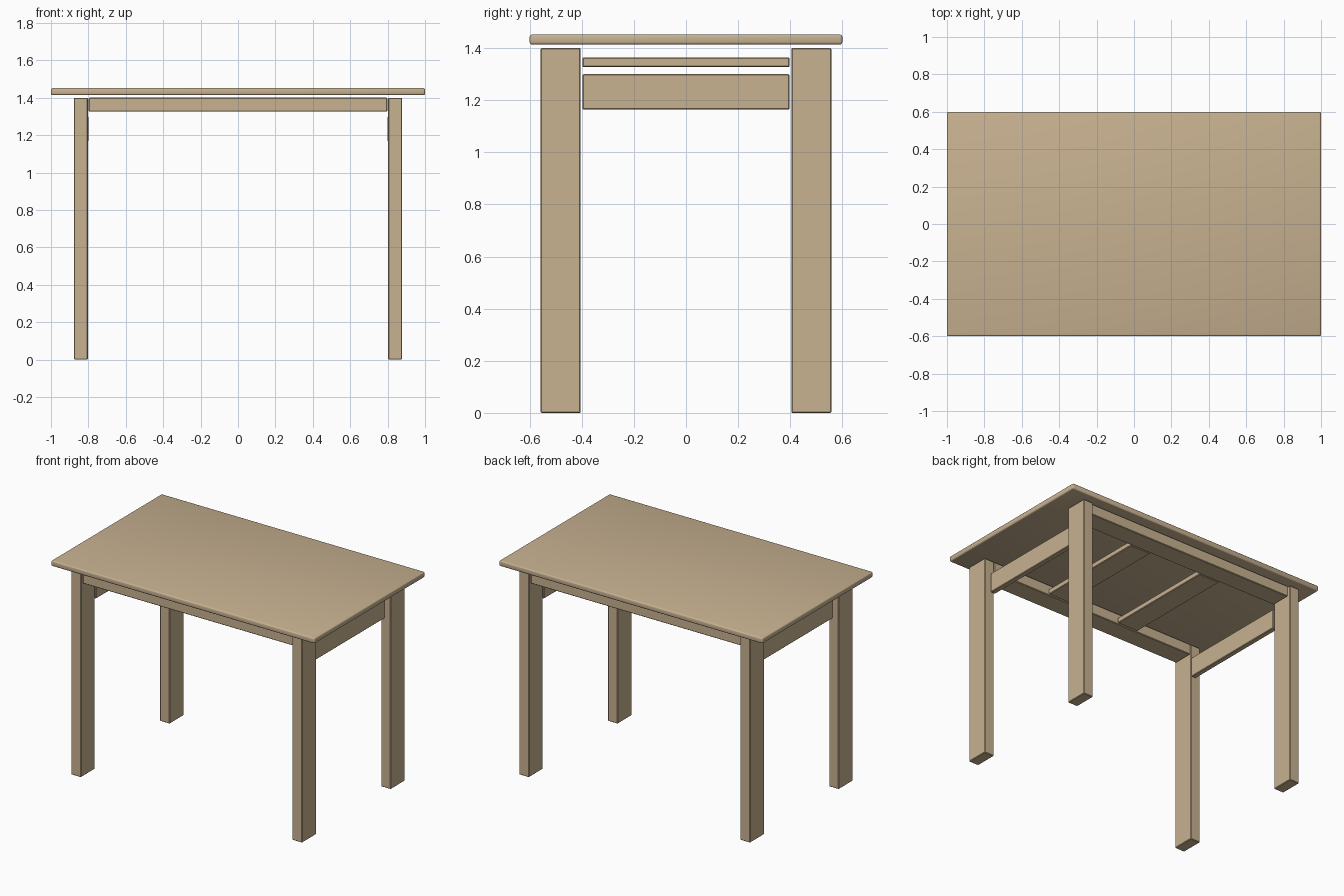
import bpy
import math

if "Cube" in bpy.data.objects:
    bpy.data.objects.remove(bpy.data.objects["Cube"])

# Single wood colour
wood = bpy.data.materials.new("light_wood")
wood.diffuse_color = (0.578, 0.445, 0.283, 1.0)
wood.use_nodes = True
wood.node_tree.nodes["Principled BSDF"].inputs["Base Color"].default_value = wood.diffuse_color


def board(name, lo, hi, bevel=0.004, segments=1):
    """Box between two corners with softened edges."""
    size = [b - a for a, b in zip(lo, hi)]
    centre = [(a + b) / 2 for a, b in zip(lo, hi)]
    bpy.ops.mesh.primitive_cube_add(size=1, location=centre)
    ob = bpy.context.object
    ob.name = name
    ob.scale = size
    bpy.ops.object.transform_apply(location=False, rotation=False, scale=True)
    mod = ob.modifiers.new("soft_edges", 'BEVEL')
    mod.width = bevel
    mod.segments = segments
    bpy.ops.object.modifier_apply(modifier=mod.name)
    bpy.ops.object.shade_smooth_by_angle(angle=math.radians(35))
    ob.data.materials.append(wood)
    return ob


def span(a, b, sign):
    """Range a..b, mirrored when sign is negative."""
    return (a, b) if sign > 0 else (-b, -a)


# Table top, resting just above the frame
board("table_top", (-1, -0.6, 1.414), (1, 0.6, 1.452), 0.009, 3)

# Four legs
for sx, side in ((-1, "left"), (1, "right")):
    x0, x1 = span(0.802, 0.877, sx)
    for sy, end in ((-1, "front"), (1, "back")):
        y0, y1 = span(0.404, 0.558, sy)
        board(f"{end}_{side}_leg", (x0, y0, 0), (x1, y1, 1.4))

# Long rails under the front and back edges
for sy, end in ((-1, "front"), (1, "back")):
    y0, y1 = span(0.404, 0.543, sy)
    board(f"{end}_rail", (-0.798, y0, 1.326), (0.798, y1, 1.4))

# Short side rails between the legs, and flat slats under the top
for sx, side in ((-1, "left"), (1, "right")):
    x0, x1 = span(0.80, 0.836, sx)
    board(f"{side}_side_rail", (x0, -0.398, 1.165), (x1, 0.398, 1.3))
    x0, x1 = span(0.20, 0.36, sx)
    board(f"{side}_slat", (x0, -0.398, 1.328), (x1, 0.398, 1.364))
